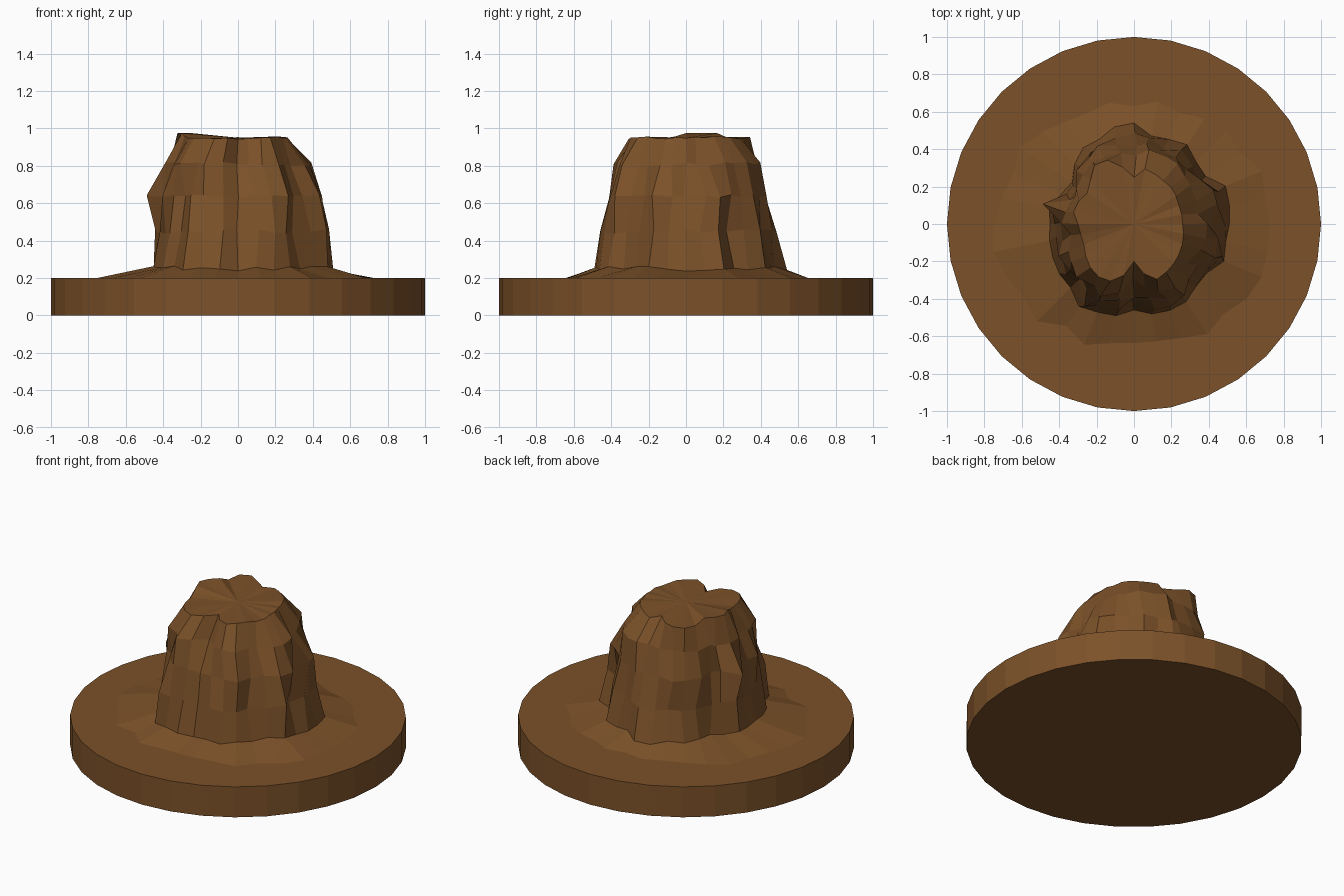
import bpy, bmesh, math, random

if "Cube" in bpy.data.objects:
    bpy.data.objects.remove(bpy.data.objects["Cube"])

random.seed(7)
N = 32

bark = bpy.data.materials.new("bark_brown")
bark.diffuse_color = (0.2, 0.083, 0.022, 1)
bark.use_nodes = True
bark.node_tree.nodes["Principled BSDF"].inputs["Base Color"].default_value = bark.diffuse_color


def finish(bm, name):
    bmesh.ops.recalc_face_normals(bm, faces=bm.faces)
    me = bpy.data.meshes.new(name)
    bm.to_mesh(me)
    bm.free()
    me.materials.append(bark)
    ob = bpy.data.objects.new(name, me)
    bpy.context.collection.objects.link(ob)
    return ob


def bridge(bm, a, b):
    for i in range(N):
        j = (i + 1) % N
        bm.faces.new((a[i], a[j], b[j], b[i]))


# Round base disc
bm = bmesh.new()
low, high = [[bm.verts.new((math.cos(i * math.tau / N), math.sin(i * math.tau / N), z))
              for i in range(N)] for z in (0, 0.2)]
bridge(bm, low, high)
bm.faces.new(low)
bm.faces.new(high)
finish(bm, "ground_disc")

# Stump outlines as radii, counter-clockwise from +x
foot = [.51, .52, .53, .46, .47, .51, .49, .48, .54, .53, .49, .49, .45, .40, .42, .46,
        .45, .46, .47, .48, .48, .53, .51, .50, .46, .49, .50, .50, .47, .47, .52, .50]
crown = [.26, .26, .26, .27, .28, .28, .29, .30, .25, .31, .37, .38, .33, .30, .32, .33,
         .30, .29, .29, .31, .33, .34, .33, .28, .20, .27, .32, .31, .30, .29, .28, .27]

# (height, blend foot -> crown, radial jitter, height jitter)
levels = [(.25, 0, 0, .015), (.45, .17, .025, .012), (.64, .33, .035, .01),
          (.81, .58, .03, .012), (.95, 1, 0, .008)]

bm = bmesh.new()
rings = []

# Root flare that thins out onto the disc
flare = [.78, .71, .72, .66, .70, .64, .70, .74]
ring = []
for i in range(N):
    a = i * math.tau / N
    r = .72 + .04 * math.cos(2 * a) + random.uniform(-.05, .02)
    ring.append(bm.verts.new((r * math.cos(a), r * math.sin(a), .199)))
rings.append(ring)

# Craggy trunk rings
for z, t, jr, jz in levels:
    ring = []
    for i in range(N):
        a = i * math.tau / N + (random.uniform(-.05, .05) if jr else 0)
        r = foot[i] * (1 - t) + crown[i] * t + random.uniform(-jr, jr)
        if i == 15 and z == .64:      # knot on the left side
            r = .50
        h = z + random.uniform(-jz, jz)
        if z > .9 and 13 <= i <= 16:  # raised lip on the left
            h = .975
        ring.append(bm.verts.new((r * math.cos(a), r * math.sin(a), h)))
    rings.append(ring)
for a, b in zip(rings, rings[1:]):
    bridge(bm, a, b)

# Cut top
centre = bm.verts.new((0, 0, .95))
for i in range(N):
    bm.faces.new((rings[-1][i], rings[-1][(i + 1) % N], centre))
bm.faces.new(rings[0])
finish(bm, "tree_stump")
